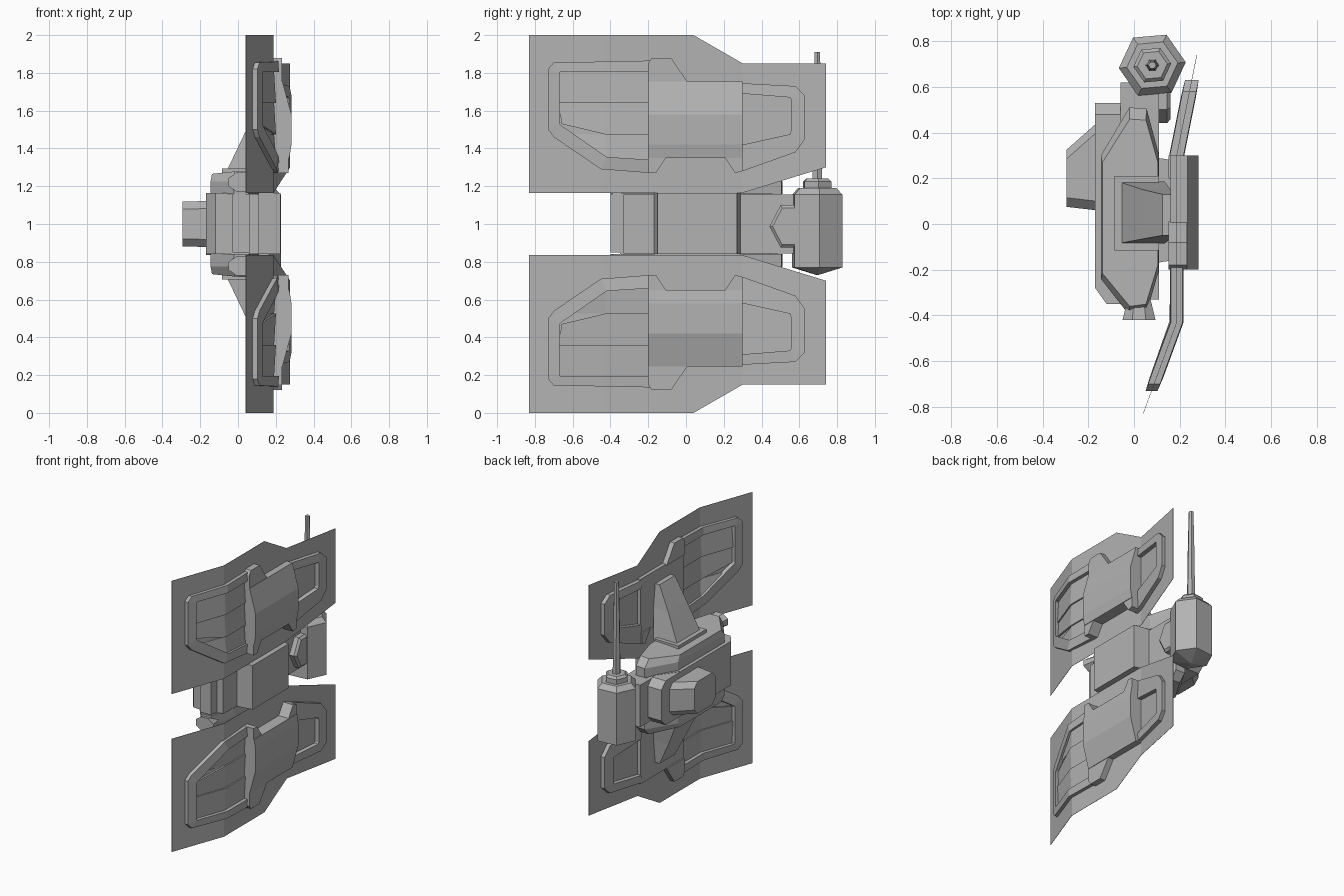
import bpy, bmesh, math

if "Cube" in bpy.data.objects:
    bpy.data.objects.remove(bpy.data.objects["Cube"])

grey = bpy.data.materials.new("hull_grey")
grey.use_nodes = True
COLOUR = (0.45, 0.45, 0.45, 1)
grey.diffuse_color = COLOUR
grey.node_tree.nodes["Principled BSDF"].inputs["Base Color"].default_value = COLOUR


def finish(name, bm):
    bmesh.ops.recalc_face_normals(bm, faces=bm.faces[:])
    mesh = bpy.data.meshes.new(name)
    bm.to_mesh(mesh)
    bm.free()
    mesh.materials.append(grey)
    obj = bpy.data.objects.new(name, mesh)
    bpy.context.collection.objects.link(obj)
    return obj


def loft(name, rings):
    """Closed solid through rings with equal point counts."""
    bm = bmesh.new()
    vs = [[bm.verts.new(p) for p in ring] for ring in rings]
    n = len(rings[0])
    for a, b in zip(vs, vs[1:]):
        for i in range(n):
            j = (i + 1) % n
            bm.faces.new((a[i], a[j], b[j], b[i]))
    bm.faces.new(vs[0])
    bm.faces.new(vs[-1])
    return finish(name, bm)


def prism(name, profile, axis, lo, hi):
    """Extrude a 2D profile along x, y or z."""
    def at(p, t):
        q = list(p)
        q.insert("xyz".index(axis), t)
        return q
    return loft(name, [[at(p, lo) for p in profile], [at(p, hi) for p in profile]])


def rect(a0, a1, b0, b1):
    return [(a0, b0), (a1, b0), (a1, b1), (a0, b1)]


def sheet_x(y):
    """Bent centre surface of the wing panels."""
    if y < -0.43:
        return 0.187 + (y + 0.43) * 0.367
    if y > 0.3:
        return 0.187 + (y - 0.3) * 0.2
    return 0.187


def strip(name, edge_a, edge_b, ha, hb, sz):
    """Solid band between two (y, z) paths, half thickness ha and hb, on the bent sheet."""
    def pt(p, h):
        return (sheet_x(p[0]) + h, p[0], 1 + sz * (p[1] - 1))
    loft(name, [[pt(a, ha), pt(b, hb), pt(b, -hb), pt(a, -ha)] for a, b in zip(edge_a, edge_b)])


# Wing panels and their details, mirrored about z = 1
for side, sz in (("upper", 1), ("lower", -1)):
    def flip(pts):
        return [(a, 1 + sz * (z - 1)) for a, z in pts]

    def zz(z):
        return 1 + sz * (z - 1)

    strip(side + "_wing_panel",
          [(-0.83, 2), (-0.43, 2), (0.04, 2), (0.3, 1.85), (0.74, 1.85)],
          [(-0.83, 1.165), (-0.43, 1.165), (0.04, 1.165), (0.3, 1.165), (0.74, 1.3)],
          0.001, 0.001, sz)
    # raised frames around the recesses
    strip(side + "_front_frame",
          [(-0.19, 1.865), (-0.43, 1.86), (-0.70, 1.855), (-0.73, 1.82), (-0.73, 1.5),
           (-0.70, 1.46), (-0.45, 1.29), (-0.19, 1.27)],
          [(-0.19, 1.805), (-0.43, 1.805), (-0.665, 1.805), (-0.67, 1.80), (-0.67, 1.535),
           (-0.665, 1.525), (-0.42, 1.355), (-0.19, 1.34)],
          0.026, 0.03, sz)
    strip(side + "_rear_frame",
          [(0.3, 1.745), (0.58, 1.73), (0.63, 1.68), (0.63, 1.45), (0.58, 1.38), (0.3, 1.28)],
          [(0.3, 1.69), (0.55, 1.67), (0.555, 1.66), (0.555, 1.49), (0.55, 1.475), (0.3, 1.42)],
          0.03, 0.033, sz)
    # stepped slats inside the front recess
    strip(side + "_slat_top", [(-0.67, 1.805), (-0.43, 1.805), (-0.19, 1.805)],
          [(-0.67, 1.64), (-0.43, 1.64), (-0.19, 1.64)], 0.004, 0.014, sz)
    strip(side + "_slat_middle", [(-0.67, 1.64), (-0.43, 1.64), (-0.19, 1.64)],
          [(-0.66, 1.53), (-0.43, 1.475), (-0.19, 1.475)], 0.004, 0.014, sz)
    strip(side + "_slat_bottom", [(-0.6, 1.475), (-0.43, 1.475), (-0.19, 1.475)],
          [(-0.59, 1.47), (-0.42, 1.355), (-0.19, 1.34)], 0.004, 0.014, sz)

    # central cover with flange and feet
    cover = flip([(0.16, 1.755), (0.235, 1.755), (0.283, 1.58), (0.283, 1.42),
                  (0.272, 1.35), (0.16, 1.35)])
    prism(side + "_cover", cover, "y", -0.2, 0.3)
    flange = [(-0.2, 1.75), (-0.2, 1.85), (-0.18, 1.88), (-0.08, 1.88), (0.01, 1.75)]
    prism(side + "_cover_flange", flip(flange), "x", 0.15, 0.232)
    for end, foot in (("front", [(-0.2, 1.36), (-0.2, 1.27), (-0.16, 1.27), (-0.1, 1.36)]),
                      ("rear", [(0.3, 1.36), (0.3, 1.28), (0.26, 1.27), (0.2, 1.36)])):
        prism(f"{side}_cover_foot_{end}", flip(foot), "x", 0.15, 0.268)

    # pointed slab on the body, with the leaning strut that carries the panel
    slab = [(-0.145, 0.30), (-0.02, 0.51), (0.055, 0.505), (0.11, 0.3), (0.11, -0.2),
            (0.055, -0.39), (-0.02, -0.40), (-0.145, -0.24)]
    loft(side + "_body_slab",
         [[(x, y, zz(1.16)) for x, y in slab],
          [(x, y, zz(1.225)) for x, y in slab],
          [(x * 0.95, y * 0.9, zz(1.28 + 0.1 * min(x, 0.02))) for x, y in slab]])
    prism(side + "_strut_base", rect(-0.085, 0.11, -0.115, 0.21), "z", zz(1.2), zz(1.295))
    loft(side + "_strut", [[(x, y, zz(z)) for x, y in rect(*r)] for z, r in (
        (1.27, (-0.065, 0.135, -0.085, 0.185)),
        (1.49, (0.04, 0.16, -0.065, 0.15)),
        (1.66, (0.125, 0.185, -0.05, 0.13)))])

    # small flared nozzle at the front of each slab
    rings = []
    for y, rx, rz in ((-0.42, 0.078, 0.055), (-0.35, 0.06, 0.045), (-0.28, 0.04, 0.035)):
        rings.append([(0.022 + rx * math.cos(i * math.pi / 4 + math.pi / 8), y,
                       zz(1.222) + rz * math.sin(i * math.pi / 4 + math.pi / 8))
                      for i in range(8)])
    loft(side + "_nozzle", rings)

# Body
body = [(-0.17, 0.3), (-0.17, -0.28), (-0.12, -0.35), (-0.03, -0.35), (0.06, -0.35),
        (0.06, 0.45), (-0.06, 0.45)]
prism("body_outer", body, "z", 0.84, 1.165)
prism("body_core", rect(-0.03, 0.06, -0.4, 0.505), "z", 0.85, 1.16)
prism("body_spine", rect(-0.06, 0.11, -0.33, 0.62), "z", 0.845, 1.155)
prism("body_raised_block", [(0.1, -0.17), (0.225, -0.15), (0.225, 0.27), (0.1, 0.29)],
      "z", 0.84, 1.165)


# Side pod with chamfered outline, on its backing block
def chamfered(x, y0, y1, h, c):
    return [(x, y0, 1 - h + c), (x, y0 + c, 1 - h), (x, y1 - c, 1 - h), (x, y1, 1 - h + c),
            (x, y1, 1 + h - c), (x, y1 - c, 1 + h), (x, y0 + c, 1 + h), (x, y0, 1 + h - c)]


loft("pod_block", [chamfered(-0.06, 0.04, 0.53, 0.163, 0.05),
                   chamfered(-0.17, 0.04, 0.53, 0.163, 0.05)])
loft("side_pod", [chamfered(-0.165, 0.06, 0.44, 0.122, 0.04),
                  chamfered(-0.295, 0.075, 0.325, 0.118, 0.04)])


# Rear canister with antenna
def ring(z, r, n, turn):
    return [(0.08 + r * math.cos(turn + 2 * math.pi * i / n),
             0.695 + r * math.sin(turn + 2 * math.pi * i / n), z) for i in range(n)]


T = math.radians(5)
loft("canister", [ring(z, r, 6, T) for z, r in
                  ((0.73, 0.006), (0.77, 0.147), (1.155, 0.147), (1.19, 0.112))])
loft("antenna_collar", [ring(z, r, 6, T) for z, r in
                        ((1.185, 0.083), (1.225, 0.083), (1.24, 0.066))])
loft("antenna", [ring(z, r, 6, 0) for z, r in ((1.23, 0.029), (1.6, 0.024), (1.91, 0.017))])

# Hexagonal boss beside the canister
hexa = [(0.56 + 0.118 * math.cos(i * math.pi / 3), 0.987 + 0.13 * math.sin(i * math.pi / 3))
        for i in range(6)]
loft("side_boss", [[(0.06, y, z) for y, z in hexa],
                   [(0.145, y, z) for y, z in hexa],
                   [(0.16, 0.56 + (y - 0.56) * 0.86, 0.987 + (z - 0.987) * 0.86)
                    for y, z in hexa]])
